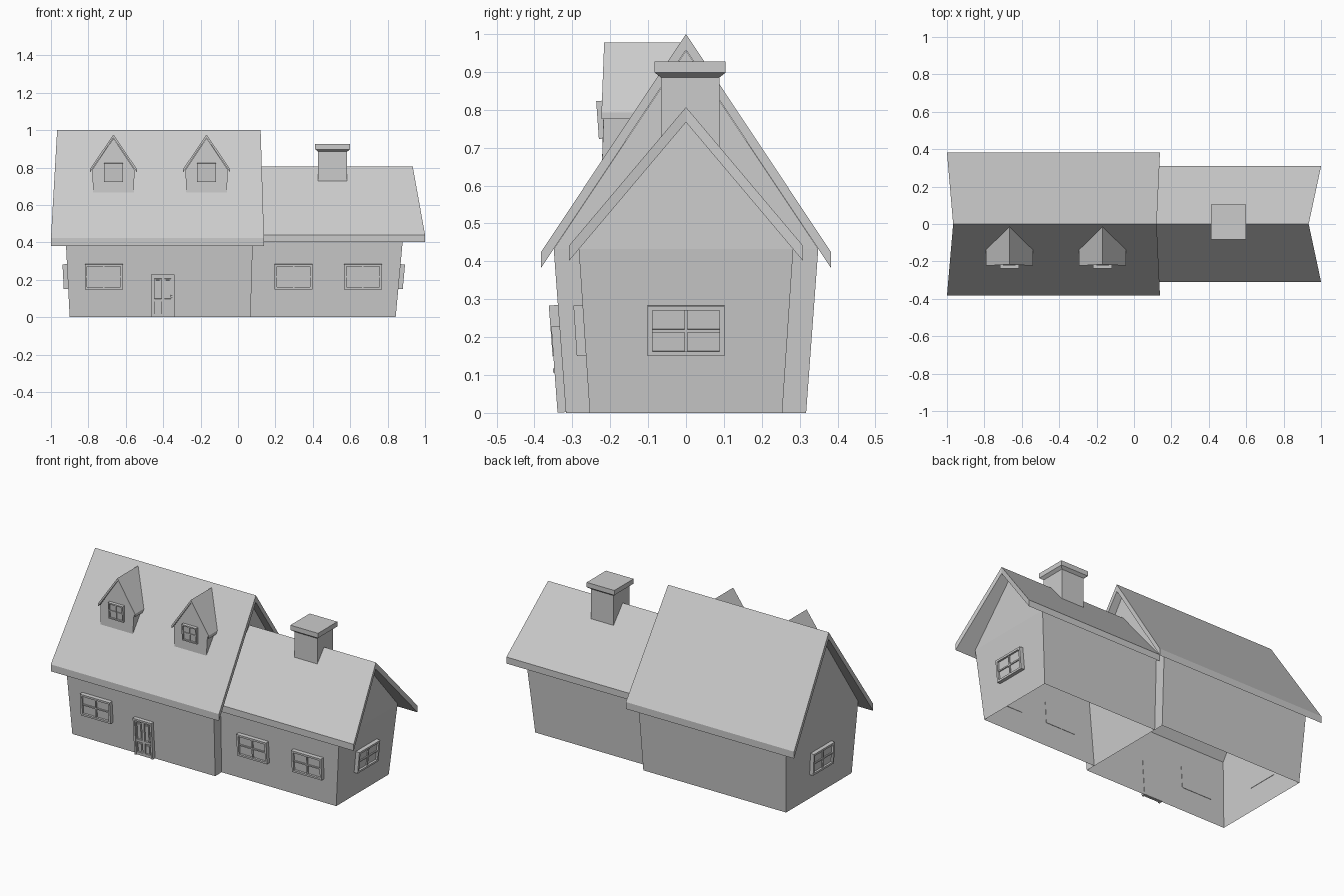
import bpy, bmesh
from math import atan2, radians
from mathutils import Matrix, Vector

if "Cube" in bpy.data.objects:
    bpy.data.objects.remove(bpy.data.objects["Cube"], do_unlink=True)

GREY = (0.6, 0.6, 0.6, 1)
plaster = bpy.data.materials.new("plain_grey")
plaster.use_nodes = True
plaster.diffuse_color = GREY
plaster.node_tree.nodes["Principled BSDF"].inputs["Base Color"].default_value = GREY


def finish(name, bm, matrix=None):
    """Turn a bmesh into a named object with the shared material."""
    bmesh.ops.recalc_face_normals(bm, faces=bm.faces)
    if matrix:
        bm.transform(matrix)
    mesh = bpy.data.meshes.new(name)
    bm.to_mesh(mesh)
    bm.free()
    mesh.materials.append(plaster)
    obj = bpy.data.objects.new(name, mesh)
    bpy.context.collection.objects.link(obj)
    return obj


def add_box(bm, x0, x1, y0, y1, z0, z1):
    size = Matrix.Diagonal((x1 - x0, y1 - y0, z1 - z0, 1))
    mid = Matrix.Translation(((x0 + x1) / 2, (y0 + y1) / 2, (z0 + z1) / 2))
    bmesh.ops.create_cube(bm, size=1, matrix=mid @ size)


def walls(name, ends, half_base, half_eave, eave, apex, close_first=True):
    """Flared walls with gables, open below; ends = x at base, eave and apex."""
    bm = bmesh.new()
    rings = []
    for base_x, eave_x, apex_x in ends:
        rings.append([bm.verts.new(p) for p in (
            (base_x, -half_base, 0), (eave_x, -half_eave, eave), (apex_x, 0, apex),
            (eave_x, half_eave, eave), (base_x, half_base, 0))])
    a, b = rings
    for i in (0, 3):
        bm.faces.new((a[i], b[i], b[i + 1], a[i + 1]))
    for r in rings if close_first else rings[1:]:
        bm.faces.new((r[0], r[1], r[3], r[4]))
        bm.faces.new(r[1:4])
    return finish(name, bm)


def gable_roof(name, half, eave, ridge, thick, eave_ends, ridge_ends, matrix=None):
    """Folded slab along x with plumb-cut eaves and slanting ends."""
    bm = bmesh.new()
    rings = []
    for e, r in zip(eave_ends, ridge_ends):
        rings.append([bm.verts.new(p) for p in (
            (e, -half, eave), (r, 0, ridge), (e, half, eave),
            (e, half, eave - thick), (r, 0, ridge - thick), (e, -half, eave - thick))])
    a, b = rings
    for i in range(6):
        j = (i + 1) % 6
        bm.faces.new((a[i], b[i], b[j], a[j]))
    for r in rings:
        bm.faces.new((r[0], r[1], r[4], r[5]))
        bm.faces.new((r[1], r[2], r[3], r[4]))
    return finish(name, bm, matrix)


def on_wall(x, y, z, tilt, yaw=0):
    """Local frame on a leaning wall: x across, z up, -y outwards."""
    return (Matrix.Translation((x, y, z)) @ Matrix.Rotation(radians(yaw), 4, "Z")
            @ Matrix.Rotation(tilt, 4, "X"))


def window(name, frame, w, h, depth=0.024, border=0.012):
    bm = bmesh.new()
    back = 0.002
    for s in (-1, 1):
        x0, x1 = sorted((s * w, s * (w - border)))
        z0, z1 = sorted((s * h, s * (h - border)))
        add_box(bm, x0, x1, -depth, back, -h, h)
        add_box(bm, border - w, w - border, -depth, back, z0, z1)
    add_box(bm, border - w, w - border, -depth * 0.5, back, border - h, h - border)
    bar = border * 0.33
    add_box(bm, -bar, bar, -depth * 0.8, 0, border - h, h - border)
    add_box(bm, border - w, w - border, -depth * 0.78, 0, -bar, bar)
    return finish(name, bm, frame)


def door(name, frame, w, h, depth=0.022):
    bm = bmesh.new()
    trim = 0.012
    for s in (-1, 1):
        x0, x1 = sorted((s * w, s * (w - trim)))
        add_box(bm, x0, x1, -depth, 0.002, 0, h)
        # Raised panels, tall above and short below
        x0, x1 = sorted((s * 0.01, s * 0.043))
        for z0, z1 in ((0.02, 0.08), (0.1, 0.205)):
            add_box(bm, x0, x1, -0.009, 0, z0, z1)
            add_box(bm, x0 + 0.007, x1 - 0.007, -0.014, 0, z0 + 0.008, z1 - 0.008)
    add_box(bm, trim - w, w - trim, -depth, 0.002, h - trim, h)
    add_box(bm, trim - w, w - trim, -0.006, 0.002, 0, h - trim)
    # Stiles and rails
    for x0, x1 in ((-0.051, -0.045), (-0.008, 0.008), (0.045, 0.051)):
        add_box(bm, x0, x1, -0.016, 0, 0, h - trim)
    for z0, z1 in ((0, 0.018), (0.082, 0.098), (0.207, h - trim)):
        add_box(bm, -0.05, 0.05, -0.016, 0, z0, z1)
    add_box(bm, 0.042, 0.052, -0.026, 0, 0.107, 0.117)
    return finish(name, bm, frame)


# Main house and lower wing
EAVE = 0.432
walls("main_walls", ((-0.9, -0.922, -0.918), (0.067, 0.08, 0.077)), 0.317, 0.349, EAVE, 0.956)
walls("wing_walls", ((0.067, 0.08, 0.077), (0.843, 0.883, 0.872)), 0.254, 0.283, EAVE, 0.768, False)
gable_roof("main_roof", 0.383, 0.424, 1.0, 0.042, (-1.0, 0.139), (-0.967, 0.121))
gable_roof("wing_roof", 0.309, 0.441, 0.807, 0.04, (0.075, 1.0), (0.075, 0.934))

# Windows and door, leaning with the walls
MID = 0.218
main_tilt, wing_tilt = atan2(0.032, EAVE), atan2(0.029, EAVE)
main_y, wing_y = -0.317 - 0.032 * MID / EAVE, -0.254 - 0.029 * MID / EAVE
window("main_front_window", on_wall(-0.717, main_y, MID, main_tilt), 0.101, 0.067)
for side, x in (("right", 0.297), ("left", 0.668)):
    window("wing_front_window_" + side, on_wall(x, wing_y, MID, wing_tilt), 0.101, 0.067)
window("wing_end_window", on_wall(0.863, 0, MID, atan2(0.04, EAVE), 90), 0.101, 0.066)
window("main_end_window", on_wall(-0.911, 0, MID, atan2(0.022, EAVE), -90), 0.101, 0.066)
door("front_door", on_wall(-0.402, -0.317, 0.002, main_tilt), 0.0625, 0.228)

# Dormers on the front slope
for side, cx in (("right", -0.666), ("left", -0.168)):
    bm = bmesh.new()
    front = [bm.verts.new((cx + x, y, z)) for x, y, z in (
        (-0.108, -0.222, 0.65), (-0.113, -0.217, 0.788), (0, -0.213, 0.957),
        (0.113, -0.217, 0.788), (0.108, -0.222, 0.65))]
    bm.faces.new(front)
    for low, top in ((0, 1), (4, 3)):
        back = bm.verts.new(front[top].co + Vector((0, 0.09, 0)))
        bm.faces.new((front[low], front[top], back))
    finish("dormer_walls_" + side, bm)
    turn = Matrix.Translation((cx, 0, 0)) @ Matrix.Rotation(radians(90), 4, "Z")
    gable_roof("dormer_roof_" + side, 0.125, 0.793, 0.977, 0.018,
               (-0.223, -0.125), (-0.216, -0.01), turn)
    window("dormer_window_" + side, on_wall(cx, -0.2175, 0.774, 0.07), 0.05, 0.05, 0.016, 0.008)

# Chimney with a cap that tapers down to the shaft
bm = bmesh.new()
rings = []
for r, z in ((0.077, 0.69), (0.077, 0.885), (0.0935, 0.898), (0.0935, 0.927)):
    rings.append([bm.verts.new((0.506 + sx * r, 0.011 + sy * r, z))
                  for sx, sy in ((-1, -1), (1, -1), (1, 1), (-1, 1))])
for a, b in zip(rings, rings[1:]):
    for i in range(4):
        j = (i + 1) % 4
        bm.faces.new((a[i], a[j], b[j], b[i]))
bm.faces.new(rings[0])
bm.faces.new(rings[-1])
finish("chimney", bm)
